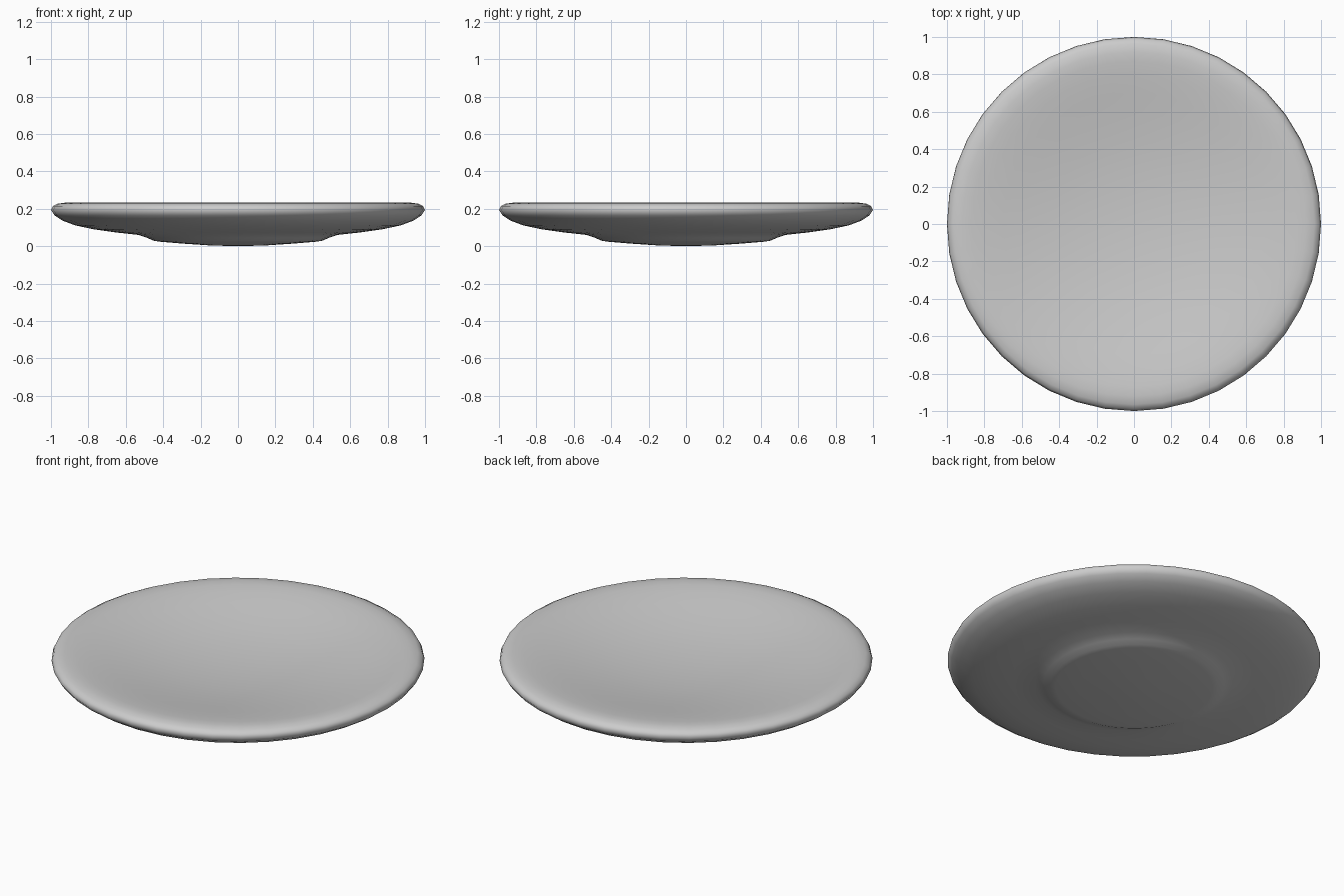
import bpy, bmesh, math

if "Cube" in bpy.data.objects:
    bpy.data.objects.remove(bpy.data.objects["Cube"])

# Half cross-section of the dish (radius, height): underside, foot, rim, hollow
profile = [
    (0, 0.0), (0.15, 0.004), (0.30, 0.014), (0.42, 0.024), (0.45, 0.029),
    (0.485, 0.044), (0.53, 0.060), (0.65, 0.073), (0.77, 0.090), (0.87, 0.111),
    (0.94, 0.137), (0.98, 0.164), (1.0, 0.193), (0.99, 0.214), (0.965, 0.227),
    (0.92, 0.233), (0.87, 0.230), (0.80, 0.222), (0.70, 0.206), (0.60, 0.190),
    (0.45, 0.168), (0.30, 0.153), (0.15, 0.144), (0, 0.141),
]
SIDES = 40

# Spin the cross-section around z
bm = bmesh.new()
verts = [bm.verts.new((r, 0, z)) for r, z in profile]
edges = [bm.edges.new(pair) for pair in zip(verts, verts[1:])]
bmesh.ops.spin(bm, geom=verts + edges, cent=(0, 0, 0), axis=(0, 0, 1),
               angle=2 * math.pi, steps=SIDES, use_merge=False)
bmesh.ops.remove_doubles(bm, verts=bm.verts, dist=0.0005)
bmesh.ops.recalc_face_normals(bm, faces=bm.faces)
for face in bm.faces:
    face.smooth = True

mesh = bpy.data.meshes.new("plate")
bm.to_mesh(mesh)
bm.free()
plate = bpy.data.objects.new("plate", mesh)
bpy.context.collection.objects.link(plate)

# Mid-grey glaze
glaze = bpy.data.materials.new("grey_glaze")
glaze.diffuse_color = (0.55, 0.55, 0.55, 1)
glaze.use_nodes = True
glaze.node_tree.nodes["Principled BSDF"].inputs["Base Color"].default_value = glaze.diffuse_color
mesh.materials.append(glaze)
